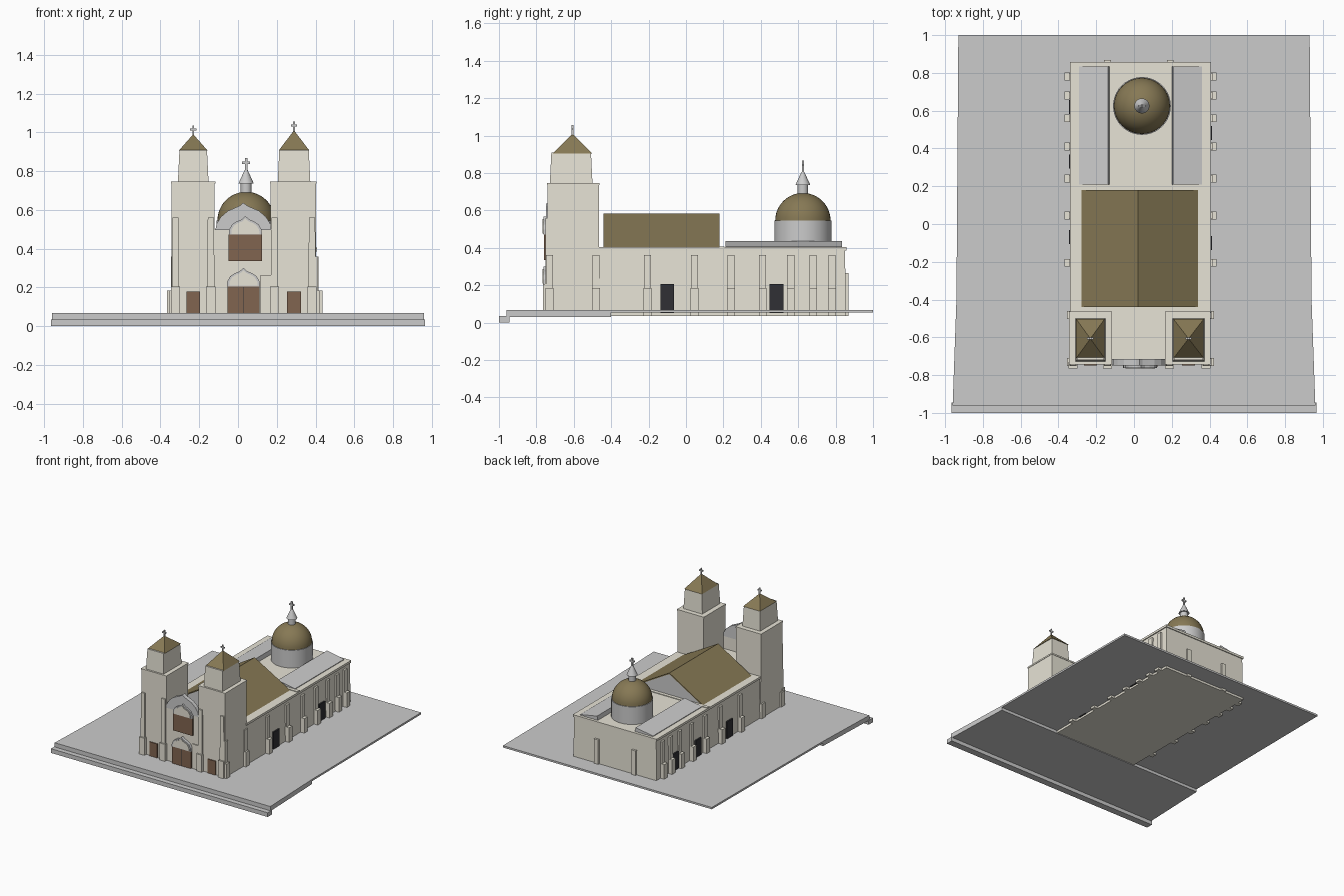
import bpy, bmesh, math
from mathutils import Matrix

if "Cube" in bpy.data.objects:
    bpy.data.objects.remove(bpy.data.objects["Cube"])

def material(name, rgb):
    m = bpy.data.materials.new(name)
    m.diffuse_color = (*rgb, 1)
    m.use_nodes = True
    m.node_tree.nodes["Principled BSDF"].inputs["Base Color"].default_value = m.diffuse_color
    return m

CREAM = material("cream_plaster", (0.80, 0.77, 0.67))
OLIVE = material("olive_roof", (0.24, 0.19, 0.09))
BROWN = material("brown_wood", (0.22, 0.13, 0.08))
DARK = material("dark_opening", (0.03, 0.03, 0.035))
CX = 0.035   # centre line of the church

def finish(name, bm, mat=None):
    bmesh.ops.recalc_face_normals(bm, faces=bm.faces)
    me = bpy.data.meshes.new(name)
    bm.to_mesh(me)
    bm.free()
    ob = bpy.data.objects.new(name, me)
    bpy.context.collection.objects.link(ob)
    if mat:
        me.materials.append(mat)
    return ob

def box(name, x0, x1, y0, y1, z0, z1, mat=None, taper=0.0):
    """Box whose top is pulled in by taper on every side."""
    bm = bmesh.new()
    lo = [bm.verts.new(p) for p in ((x0, y0, z0), (x1, y0, z0), (x1, y1, z0), (x0, y1, z0))]
    t = taper
    hi = [bm.verts.new(p) for p in ((x0+t, y0+t, z1), (x1-t, y0+t, z1), (x1-t, y1-t, z1), (x0+t, y1-t, z1))]
    bm.faces.new(lo)
    bm.faces.new(hi)
    for i in range(4):
        j = (i + 1) % 4
        bm.faces.new((lo[i], lo[j], hi[j], hi[i]))
    return finish(name, bm, mat)

def prism(name, pts, a, b, mat=None, axis='y'):
    """Extrude an outline: (x, z) along y or (x, y) along z."""
    bm = bmesh.new()
    put = (lambda p, h: (p[0], h, p[1])) if axis == 'y' else (lambda p, h: (p[0], p[1], h))
    f = bm.faces.new([bm.verts.new(put(p, a)) for p in pts])
    ext = bmesh.ops.extrude_face_region(bm, geom=[f])
    move = (0, b - a, 0) if axis == 'y' else (0, 0, b - a)
    bmesh.ops.translate(bm, vec=move, verts=[v for v in ext['geom'] if isinstance(v, bmesh.types.BMVert)])
    return finish(name, bm, mat)

def lathe(name, profile, x, y, mat=None, steps=40):
    bm = bmesh.new()
    vs = [bm.verts.new((r, 0, z)) for r, z in profile]
    es = [bm.edges.new(e) for e in zip(vs, vs[1:])]
    bmesh.ops.spin(bm, geom=vs + es, axis=(0, 0, 1), cent=(0, 0, 0),
                   angle=math.tau, steps=steps)
    bmesh.ops.remove_doubles(bm, verts=bm.verts, dist=1e-5)
    bmesh.ops.transform(bm, matrix=Matrix.Translation((x, y, 0)), verts=bm.verts)
    ob = finish(name, bm, mat)
    bpy.context.view_layer.objects.active = ob
    ob.select_set(True)
    bpy.ops.object.shade_smooth_by_angle(angle=math.radians(35))
    ob.select_set(False)
    return ob

def cross(name, x, y, z, h):
    t = h * 0.09
    box(name + "_post", x-t, x+t, y-t, y+t, z, z+h)
    box(name + "_arm", x-h*0.3, x+h*0.3, y-t, y+t, z+h*0.55, z+h*0.73)

def mirrored(half, cx):
    """Close a half outline (first half at the right, ending on the centre)."""
    left = [(-x, z) for x, z in reversed(half) if x > 0]
    return [(cx + x, z) for x, z in half + left]

# Paved terrace with front step
prism("terrace_rear", [(-0.94, -0.4), (0.94, -0.4), (0.93, 1), (-0.93, 1)], 0.053, 0.068, axis='z')
prism("terrace_front", [(-0.96, -0.96), (0.96, -0.96), (0.94, -0.4), (-0.94, -0.4)], 0.03, 0.068, axis='z')
prism("terrace_front_step", [(-0.965, -1), (0.965, -1), (0.965, -0.945), (-0.965, -0.945)], 0.0, 0.034, axis='z')

# Nave walls, cornice and entrance hall
box("nave_walls", -0.335, 0.405, -0.47, 0.855, 0.035, 0.39, CREAM, 0.005)
box("nave_cornice", -0.338, 0.408, -0.47, 0.857, 0.385, 0.403, CREAM)
box("entrance_hall", -0.14, 0.19, -0.735, -0.44, 0.035, 0.40, CREAM)

# Gabled nave roof: grey gable ends under an olive covering
prism("nave_gables", [(-0.285, 0.39), (0.345, 0.39), (0.022, 0.573)], -0.43, 0.175)
prism("nave_roof", [(-0.295, 0.392), (0.022, 0.582), (0.358, 0.392), (0.345, 0.39),
                    (0.022, 0.572), (-0.283, 0.39)], -0.44, 0.18, OLIVE)
box("cross_wall", -0.335, 0.405, 0.18, 0.207, 0.40, 0.408, CREAM)

# Lean-to roofs beside the dome
for side, s in (("left", -1), ("right", 1)):
    prism("lean_to_" + side, [(CX+s*0.165, 0.40), (CX+s*0.172, 0.436), (CX+s*0.325, 0.408), (CX+s*0.325, 0.40)],
          0.21, 0.835)

# Dome, drum, lantern
DX, DY = 0.042, 0.625
lathe("dome_drum", [(0, 0.40), (0.153, 0.40), (0.153, 0.545), (0, 0.545)], DX, DY)
arc = [(0.148*math.cos(a), 0.545 + 0.148*math.sin(a)) for a in (i*math.pi/24 for i in range(13))]
lathe("dome", arc, DX, DY, OLIVE)
lathe("dome_lantern", [(0, 0.68), (0.028, 0.68), (0.028, 0.735), (0.04, 0.735), (0.008, 0.805), (0, 0.808)], DX, DY, steps=20)
cross("dome_cross", DX, DY, 0.80, 0.067)

# Bell towers: shaft, belfry, pyramid roof, cross
for side, x0, x1, b0, b1, top in (("left", -0.342, -0.12, -0.31, -0.152, 0.99),
                                  ("right", 0.168, 0.402, 0.205, 0.373, 1.01)):
    mid = (b0 + b1) / 2
    box(f"tower_{side}", x0, x1, -0.74, -0.465, 0.035, 0.74, CREAM)
    box(f"tower_{side}_cornice", x0-0.003, x1+0.003, -0.743, -0.462, 0.735, 0.747, CREAM)
    box(f"belfry_{side}", b0, b1, -0.728, -0.5, 0.745, 0.908, CREAM, 0.008)
    bm = bmesh.new()
    bmesh.ops.create_cone(bm, cap_ends=True, segments=4, radius1=math.sqrt(0.5), radius2=0, depth=1)
    bmesh.ops.transform(bm, verts=bm.verts, matrix=Matrix.Translation((mid, -0.607, (0.905+top)/2))
                        @ Matrix.Diagonal((b1-b0-0.008, 0.207, top-0.905, 1)) @ Matrix.Rotation(math.pi/4, 4, 'Z'))
    finish(f"spire_{side}", bm, OLIVE)
    cross(f"spire_{side}_cross", mid, -0.607, top - 0.01, 0.055)
    # stepped corner piers on the front
    for n, (p0, p1) in enumerate(((x0, x0+0.04), (x1-0.04, x1))):
        box(f"tower_{side}_pier_{n}", p0, p1, -0.754, -0.73, 0.035, 0.56, CREAM, 0.004)
        box(f"tower_{side}_pier_foot_{n}", p0-0.004, p1+0.004, -0.764, -0.73, 0.035, 0.205, CREAM)
    # side door
    box(f"tower_{side}_door", mid-0.035, mid+0.035, -0.748, -0.73, 0.066, 0.18, BROWN)

# Stepped buttresses along both long walls
for side, wx, s in (("left", -0.333, -1), ("right", 0.403, 1)):
    for n, y in enumerate((-0.73, -0.482, -0.205, 0.045, 0.24, 0.41, 0.56, 0.68, 0.78)):
        for part, out, top, w in (("foot", 0.034, 0.185, 0.021), ("shaft", 0.012, 0.36, 0.019)):
            xs = sorted((wx - s*0.02, wx + s*out*(0.6 if n < 2 else 1)))
            box(f"buttress_{side}_{n}_{part}", *xs, y-w, y+w, 0.035, top, CREAM)
for n, x in enumerate((-0.14, 0.192)):
    box(f"rear_buttress_{n}", x-0.018, x+0.018, 0.84, 0.868, 0.035, 0.265, CREAM)

# Dark side doorways
for side, wx, ys in (("left", -0.336, (-0.07, 0.33, 0.62)), ("right", 0.406, (-0.1, 0.483))):
    for n, y in enumerate(ys):
        box(f"doorway_{side}_{n}", wx-0.008, wx+0.008, y-0.037, y+0.037, 0.05, 0.205, DARK)

# Central facade with a curved grey pediment
box("facade_wall", -0.13, 0.18, -0.74, -0.715, 0.035, 0.50, CREAM)
pediment = [(0.145, 0.495), (0.138, 0.53), (0.115, 0.565), (0.08, 0.595), (0.045, 0.61), (0.018, 0.622), (0, 0.637)]
prism("facade_pediment", mirrored(pediment, 0.028), -0.748, -0.715)
box("door_pier", 0.115, 0.17, -0.748, -0.73, 0.035, 0.265, CREAM)

# Main door and upper window, each under an ogee hood
ogee = [(0.085, 0), (0.084, 0.025), (0.068, 0.053), (0.045, 0.068), (0.02, 0.078), (0, 0.096)]
for name, cx, half, z0, z1 in (("main_door", 0.028, 0.083, 0.066, 0.205), ("upper_window", 0.038, 0.086, 0.335, 0.472)):
    box(name, cx-half, cx+half, -0.758, -0.735, z0, z1, BROWN)
    prism(name + "_hood", mirrored([(x, z + z1) for x, z in ogee], cx), -0.762, -0.735)
    prism(name + "_tympanum", mirrored([(x*0.85, z*0.82 + z1 + 0.004) for x, z in ogee], cx), -0.766, -0.735, CREAM)
box("main_door_gap", 0.026, 0.029, -0.7595, -0.755, 0.068, 0.203, DARK)
